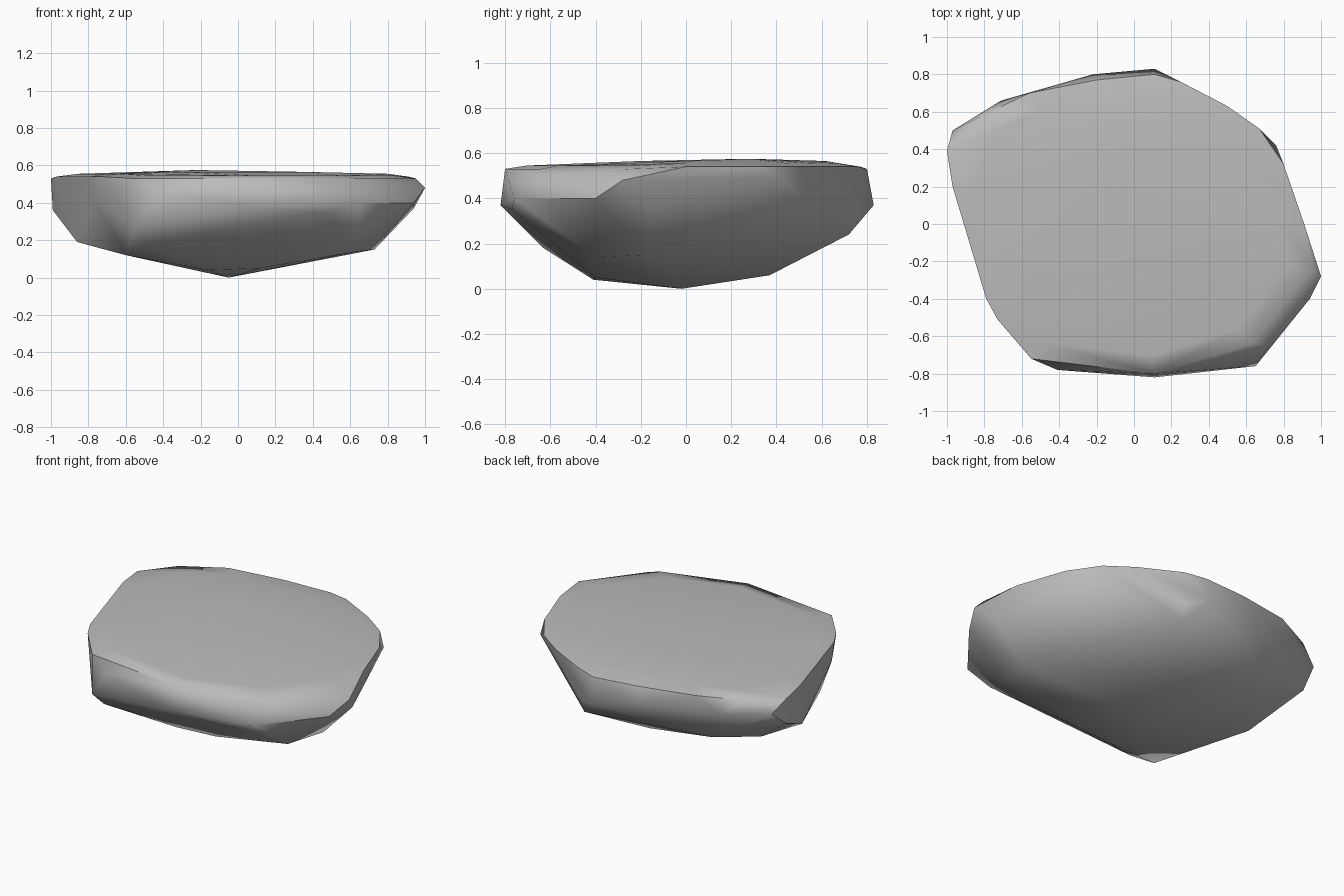
import bpy
import bmesh
from math import radians

default_cube = bpy.data.objects.get("Cube")
if default_cube:
    bpy.data.objects.remove(default_cube, do_unlink=True)


def make_material(name, colour):
    material = bpy.data.materials.new(name)
    material.use_nodes = True
    material.diffuse_color = colour
    shader = next(n for n in material.node_tree.nodes if n.type == "BSDF_PRINCIPLED")
    shader.inputs["Base Color"].default_value = colour
    return material


def shrink_ring(ring, factor, lift):
    """Copy a ring of points inwards and upwards."""
    return [(x * factor, y * factor, z + lift) for x, y, z in ring]


def wrap_points(name, points, material, sharp_angle):
    """Chisel a boulder as the convex skin around a few corner points."""
    mesh = bpy.data.meshes.new(name)
    bm = bmesh.new()
    for point in points:
        bm.verts.new(point)
    hull = bmesh.ops.convex_hull(bm, input=bm.verts[:])
    loose = set(hull["geom_interior"]) | set(hull["geom_unused"])
    bmesh.ops.delete(bm, geom=[g for g in loose if isinstance(g, bmesh.types.BMVert)],
                     context="VERTS")
    bmesh.ops.recalc_face_normals(bm, faces=bm.faces[:])
    bm.to_mesh(mesh)
    bm.free()
    mesh.materials.append(material)
    boulder = bpy.data.objects.new(name, mesh)
    bpy.context.collection.objects.link(boulder)
    bpy.ops.object.select_all(action="DESELECT")
    boulder.select_set(True)
    bpy.context.view_layer.objects.active = boulder
    bpy.ops.object.shade_smooth_by_angle(angle=radians(sharp_angle))
    return boulder


# Rim of the flat top, anticlockwise from the right end
top_rim = [
    (.95, -.25, .53), (.91, 0, .54), (.8, .32, .54), (.67, .51, .54),
    (.5, .63, .54), (.25, .76, .54), (.11, .8, .53), (-.2, .77, .54),
    (-.56, .7, .55), (-.83, .57, .54), (-1, .39, .53), (-.97, .2, .54),
    (-.91, 0, .54), (-.79, -.4, .54), (-.73, -.51, .54), (-.55, -.72, .53),
    (.11, -.8, .53), (.63, -.64, .53),
]

# Slight crown that keeps the top nearly flat
crown = shrink_ring(top_rim, .88, .015) + shrink_ring(top_rim, .4, .025)

# Widest belt around the sides
belt = [
    (1, -.28, .48), (.94, -.4, .4), (.72, -.65, .5), (.65, -.76, .4),
    (.47, -.77, .35), (.11, -.82, .37), (-.41, -.78, .46), (-.76, -.42, .4),
    (-.97, .5, .46), (-.99, .38, .36), (-.71, .66, .45), (-.22, .8, .45),
    (.11, .83, .37), (.24, .75, .33), (.76, .42, .49), (.94, -.16, .37),
]

# Keel and low corners of the underside
underside = [
    (-.05, -.02, 0), (-.16, -.41, .04), (.12, -.4, .05), (0, .37, .06),
    (.64, -.4, .14), (.73, -.16, .15), (-.86, .03, .19), (-.6, -.53, .12),
    (-.8, .37, .22), (-.58, .56, .23), (.23, .72, .24),
    (-.55, -.72, .27), (-.5, -.63, .18),
]

stone = make_material("stone grey", (.5, .5, .5, 1))
wrap_points("flat_rock", top_rim + crown + belt + underside, stone, 48)
